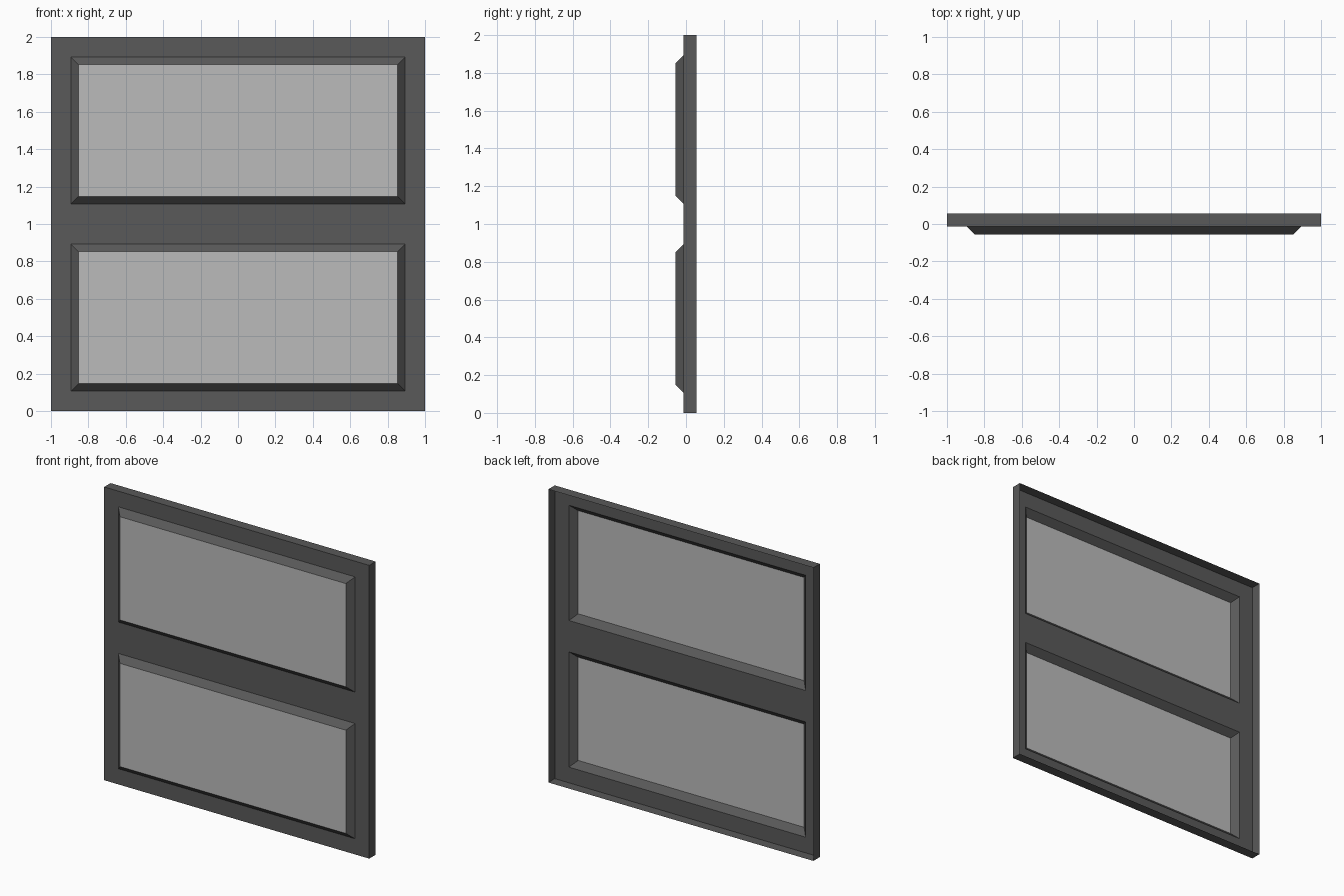
import bpy, bmesh

if "Cube" in bpy.data.objects:
    bpy.data.objects.remove(bpy.data.objects["Cube"])

FRONT, BACK = -0.014, 0.055      # frame face and rear rim
BORDER, BEVEL = 0.107, 0.041     # flat border and sloped edge


def material(name, grey):
    m = bpy.data.materials.new(name)
    m.diffuse_color = (grey, grey, grey, 1)
    m.use_nodes = True
    m.node_tree.nodes["Principled BSDF"].inputs["Base Color"].default_value = m.diffuse_color
    return m


def finish(bm, name, mat):
    mesh = bpy.data.meshes.new(name)
    bm.to_mesh(mesh)
    bm.free()
    mesh.materials.append(mat)
    obj = bpy.data.objects.new(name, mesh)
    bpy.context.collection.objects.link(obj)
    return obj


# Frame: two stacked front faces, each inset and pushed forward with a slope
bm = bmesh.new()
rows = [[bm.verts.new((x, FRONT, z)) for x in (-1, 1)] for z in (0, 1, 2)]
panels = [bm.faces.new((a[0], a[1], b[1], b[0])) for a, b in zip(rows, rows[1:])]
bm.normal_update()
rim = [e for e in bm.edges if e.is_boundary]
walls = bmesh.ops.extrude_edge_only(bm, edges=rim)["geom"]
for v in walls:
    if isinstance(v, bmesh.types.BMVert):
        v.co.y = BACK
bmesh.ops.inset_individual(bm, faces=panels, thickness=BORDER, use_even_offset=True)
bm.normal_update()
bmesh.ops.inset_individual(bm, faces=panels, thickness=BEVEL, use_even_offset=True)
for f in panels:
    for v in f.verts:
        v.co.y = -BACK

# Open the frame where the panes sit, keeping their outlines
outlines = [[v.co.copy() for v in f.verts] for f in panels]
bmesh.ops.delete(bm, geom=panels, context='FACES_ONLY')
bmesh.ops.recalc_face_normals(bm, faces=bm.faces[:])
bm.faces.ensure_lookup_table()
front = next(f for f in bm.faces if all(abs(v.co.y - FRONT) < 1e-5 for v in f.verts))
if front.normal.y > 0:
    bmesh.ops.reverse_faces(bm, faces=bm.faces[:])
finish(bm, "window_frame", material("dark_frame", 0.1))

# Panes flush with the raised front edge
pane_mat = material("pane_grey", 0.5)
for name, outline in zip(("lower_pane", "upper_pane"), outlines):
    bm = bmesh.new()
    bm.faces.new([bm.verts.new(co) for co in outline])
    finish(bm, name, pane_mat)
